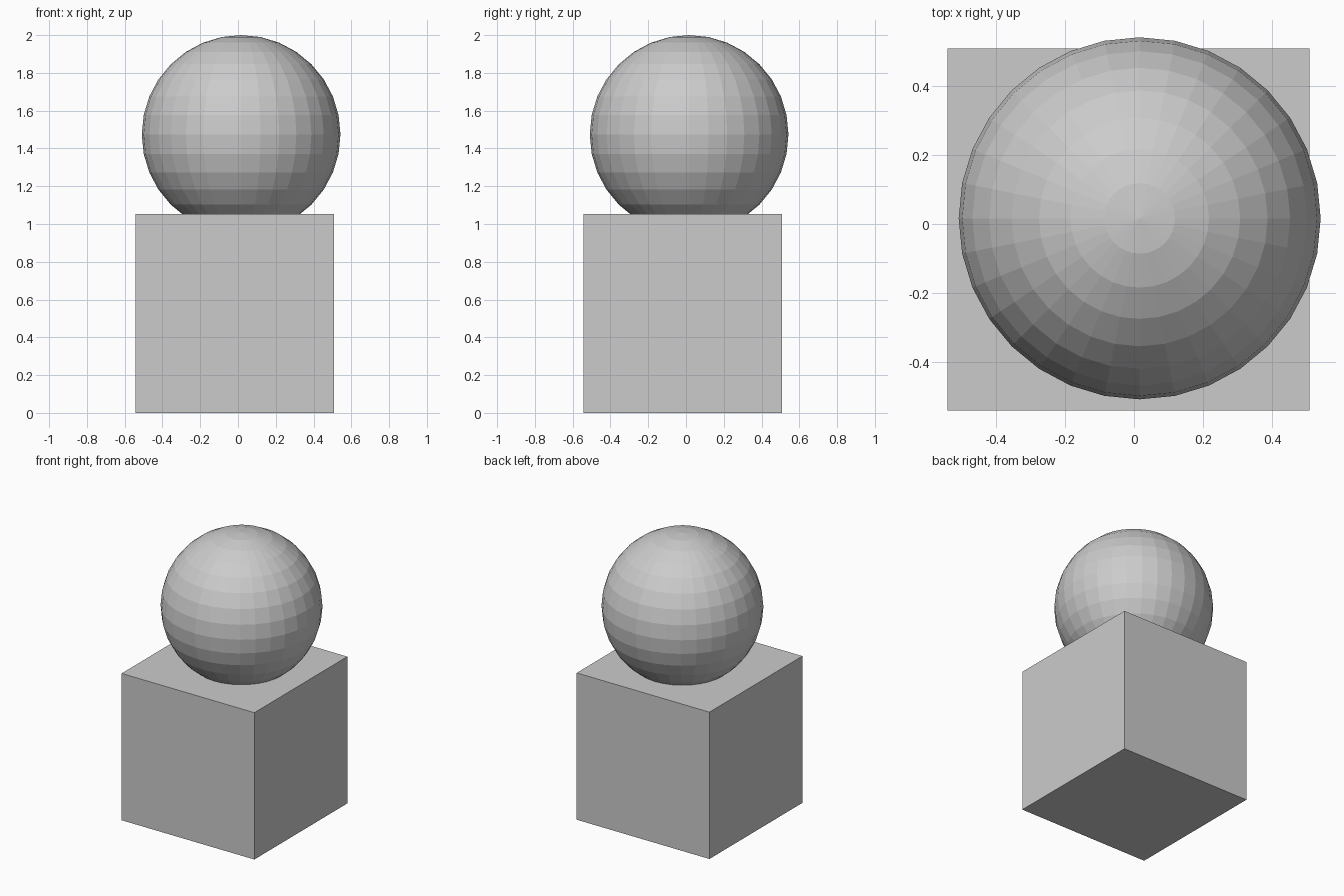
import bpy

if "Cube" in bpy.data.objects:
    bpy.data.objects.remove(bpy.data.objects["Cube"])

SIZE = 1.052     # cube side and ball diameter
OFFSET = 0.0165  # the two parts sit slightly off each other diagonally

# Cube base
bpy.ops.mesh.primitive_cube_add(size=SIZE, location=(-OFFSET, -OFFSET, SIZE / 2))
bpy.context.object.name = "base_block"

# Faceted ball, sunk slightly into the base
bpy.ops.mesh.primitive_uv_sphere_add(segments=32, ring_count=16, radius=SIZE / 2,
                                     location=(OFFSET, OFFSET, 2 - SIZE / 2))
bpy.context.object.name = "ball"
